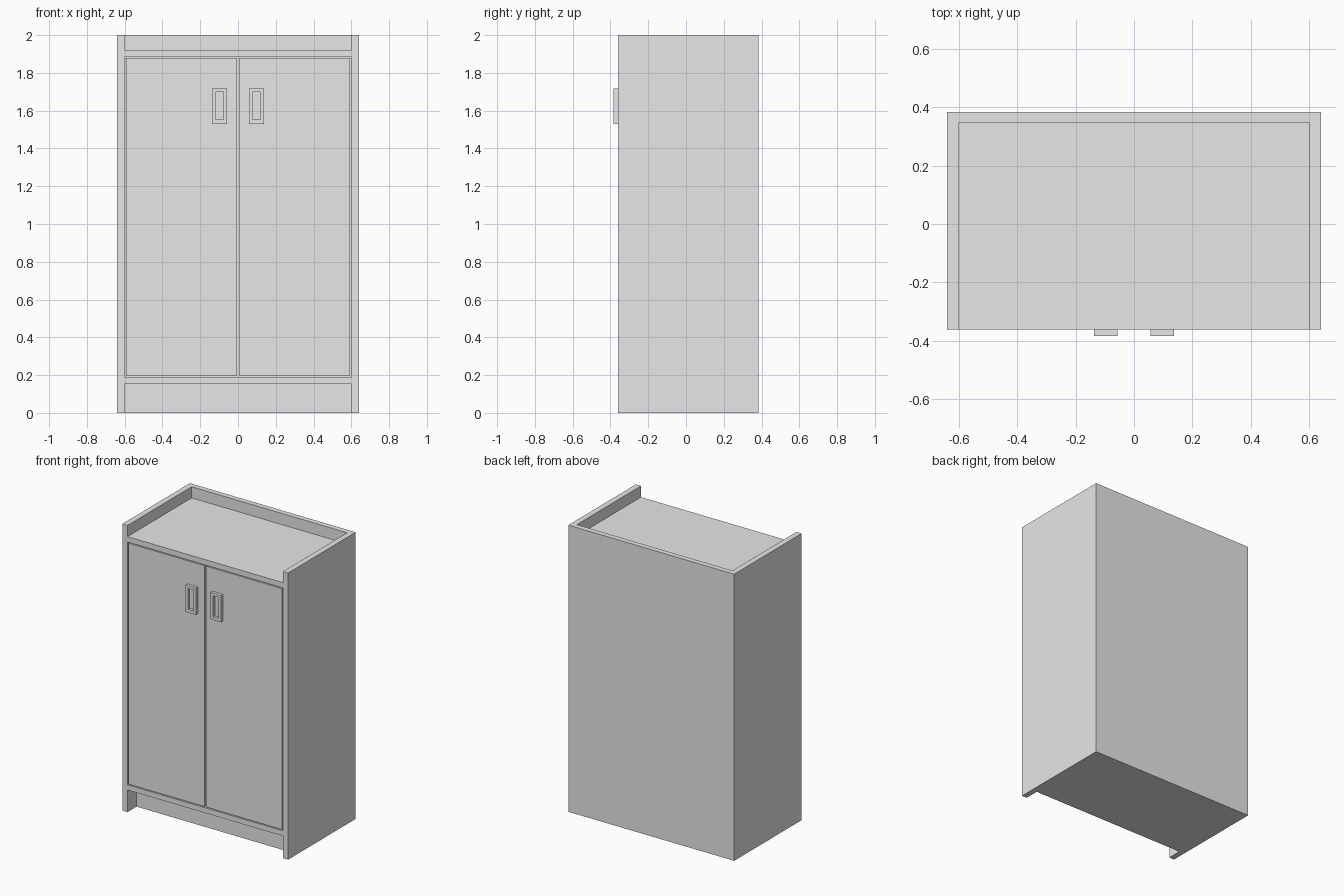
import bpy

old = bpy.data.objects.get("Cube")
if old:
    bpy.data.objects.remove(old, do_unlink=True)

# One plain grey for the whole cabinet
grey = bpy.data.materials.new("plain_grey")
grey.use_nodes = True
colour = (0.8, 0.8, 0.8, 1)
grey.diffuse_color = colour
grey.node_tree.nodes["Principled BSDF"].inputs["Base Color"].default_value = colour


def box(name, x, y, z):
    """Box spanning the given (low, high) ranges."""
    bpy.ops.mesh.primitive_cube_add(size=1)
    ob = bpy.context.object
    ob.name = name
    for v in ob.data.vertices:
        v.co = [lo if c < 0 else hi for c, (lo, hi) in zip(v.co, (x, y, z))]
    ob.data.materials.append(grey)
    return ob


def cut(target, x, y, z):
    """Carve a box out of the target."""
    cutter = box("cutter", x, y, z)
    cutter.hide_render = True
    mod = target.modifiers.new("cut", "BOOLEAN")
    mod.operation = "DIFFERENCE"
    mod.solver = "EXACT"
    mod.object = cutter
    bpy.context.view_layer.objects.active = target
    bpy.ops.object.modifier_apply(modifier=mod.name)
    bpy.data.objects.remove(cutter, do_unlink=True)


W, INNER = 0.64, 0.6
FRONT, BACK = -0.361, 0.383
OUT = FRONT - 0.1
inside = (-INNER, INNER)

# Carcass with open-front top tray, toe recess and door opening
carcass = box("carcass", (-W, W), (FRONT, BACK), (0, 2))
cut(carcass, inside, (OUT, 0.346), (1.922, 2.1))
cut(carcass, inside, (OUT, FRONT + 0.1), (-0.1, 0.154))
cut(carcass, inside, (OUT, 0.346), (0.19, 1.884))

# Doors and framed handles, mirrored left and right
for side, s in (("left", 1), ("right", -1)):
    def span(a, b):
        return tuple(sorted((a * s, b * s)))

    box(side + "_door", span(0.006, 0.594), (FRONT, FRONT + 0.036), (0.197, 1.878))
    handle = box(side + "_handle", span(0.057, 0.137), (-BACK, FRONT), (1.53, 1.717))
    cut(handle, span(0.076, 0.118), (OUT, FRONT - 0.003), (1.552, 1.698))
